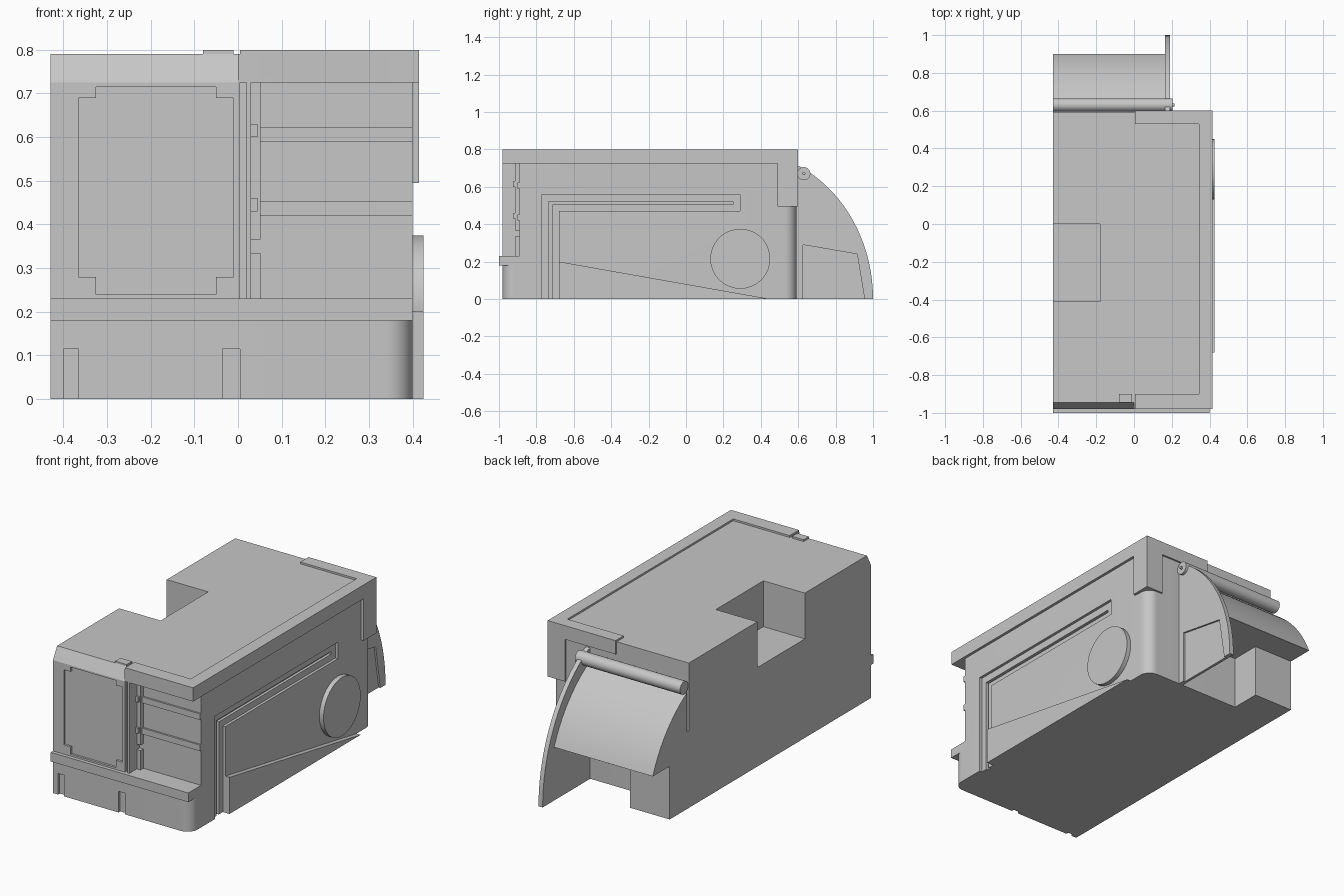
import bpy, bmesh, math
from mathutils import Vector

cube = bpy.data.objects.get("Cube")
if cube:
    bpy.data.objects.remove(cube, do_unlink=True)

grey = bpy.data.materials.new("plain_grey")
grey.use_nodes = True
grey.diffuse_color = (0.57, 0.57, 0.57, 1)
grey.node_tree.nodes["Principled BSDF"].inputs["Base Color"].default_value = (0.57, 0.57, 0.57, 1)

PLACE = {
    "x": lambda a, b, t: (t, a, b),
    "y": lambda a, b, t: (a, t, b),
    "z": lambda a, b, t: (a, b, t),
}


def prism(name, axis, outline, start, end, smooth=False):
    """Extrude a flat outline along one axis."""
    place = PLACE[axis]
    bm = bmesh.new()
    face = bm.faces.new([bm.verts.new(place(a, b, start)) for a, b in outline])
    out = bmesh.ops.extrude_face_region(bm, geom=[face])
    moved = [v for v in out["geom"] if isinstance(v, bmesh.types.BMVert)]
    bmesh.ops.translate(bm, verts=moved, vec=Vector(place(0, 0, end - start)))
    bmesh.ops.recalc_face_normals(bm, faces=bm.faces)
    mesh = bpy.data.meshes.new(name)
    bm.to_mesh(mesh)
    bm.free()
    mesh.materials.append(grey)
    obj = bpy.data.objects.new(name, mesh)
    bpy.context.collection.objects.link(obj)
    if smooth:
        soften(obj)
    return obj


def soften(obj):
    bpy.ops.object.select_all(action="DESELECT")
    obj.select_set(True)
    bpy.context.view_layer.objects.active = obj
    bpy.ops.object.shade_smooth_by_angle(angle=math.radians(25))


def box(name, x, y, z):
    return prism(name, "z", [(x[0], y[0]), (x[1], y[0]), (x[1], y[1]), (x[0], y[1])], *z)


def arc(cx, cy, rx, ry, first, last, steps):
    angles = [math.radians(first + (last - first) * i / steps) for i in range(steps + 1)]
    return [(cx + rx * math.cos(a), cy + ry * math.sin(a)) for a in angles]


def rod(name, y, z, radius, start, end):
    return prism(name, "x", arc(y, z, radius, radius, 0, 350, 35), start, end, True)


def cut(target, cutter):
    cutter.hide_render = True
    mod = target.modifiers.new("cut", "BOOLEAN")
    mod.operation = "DIFFERENCE"
    mod.solver = "EXACT"
    mod.object = cutter
    bpy.context.view_layer.objects.active = target
    bpy.ops.object.modifier_apply(modifier=mod.name)
    bpy.data.objects.remove(cutter, do_unlink=True)


# Main body with rounded corners on its left side
R = 0.06
plan = [(-0.43, 0.59), (-0.43, -0.98)]
plan += arc(0.4 - R, -0.98 + R, R, R, -90, 0, 10)
plan += arc(0.4 - R, 0.59 - R, R, R, 0, 90, 10)
body = prism("body", "z", plan, 0, 0.79)

# Open front bay, roof pit and sloped cab brow
cut(body, box("bay_cutter", (0.03, 0.6), (-1.2, -0.89), (0.23, 0.725)))
cut(body, box("pit_cutter", (-0.6, -0.18), (-0.41, 0), (0.54, 1)))
cut(body, prism("brow_cutter", "x", [(-0.98, 0.725), (-0.945, 0.79), (-0.935, 0.81),
                                    (-1.1, 0.81), (-1.1, 0.725)], -0.6, 0.0))

# Cab door inset with stepped corners, and the seam beside it
door = [(-0.365, 0.28), (-0.325, 0.28), (-0.325, 0.24), (-0.05, 0.24), (-0.05, 0.28), (-0.01, 0.28),
        (-0.01, 0.69), (-0.05, 0.69), (-0.05, 0.715), (-0.325, 0.715), (-0.325, 0.69), (-0.365, 0.69)]
cut(body, prism("door_cutter", "y", door, -1.1, -0.968))
cut(body, box("seam_cutter", (0.005, 0.02), (-1.1, -0.965), (0.23, 0.725)))

# Bumper slots
for left, right in ((-0.4, -0.365), (-0.035, 0.005)):
    cut(body, box("slot_cutter", (left, right), (-1.1, -0.965), (-0.1, 0.115)))


def elbow(y0, y1, y2, low, high):
    return [(y0, -0.1), (y0, high), (y2, high), (y2, low), (y1, low), (y1, -0.1)]


# Stepped elbow groove in the side wall
cut(body, prism("groove_cutter", "x", elbow(-0.77, -0.68, 0.29, 0.47, 0.56), 0.385, 0.5))
cut(body, prism("inner_groove_cutter", "x", elbow(-0.735, -0.715, 0.25, 0.505, 0.52), 0.37, 0.5))
soften(body)

# Front ledge above the bumper
box("front_ledge", (-0.43, 0.4), (-1.0, -0.9), (0.18, 0.23))

# Roof trim and its rear corner drop
box("roof_trim_front", (0.005, 0.415), (-0.98, -0.9), (0.725, 0.8))
box("roof_trim_side", (0.345, 0.415), (-0.9, 0.53), (0.725, 0.8))
box("roof_trim_back", (0.005, 0.415), (0.53, 0.6), (0.725, 0.8))
box("trim_corner", (0.31, 0.415), (0.49, 0.6), (0.495, 0.725))
box("roof_latch", (-0.08, -0.01), (-0.945, -0.9), (0.785, 0.8))

# Bay rails and hinge post
for z in (0.42, 0.59):
    box("bay_rail", (0.03, 0.4), (-0.9, -0.885), (z, z + 0.033))
for z, top in ((0.23, 0.335), (0.365, 0.725)):
    box("hinge_post", (0.03, 0.052), (-0.915, -0.885), (z, top))
for z in (0.43, 0.6):
    box("hinge_knuckle", (0.03, 0.045), (-0.925, -0.885), (z, z + 0.03))

# Side wedge and disc
prism("side_wedge", "x", [(-0.68, 0), (0.45, 0), (-0.68, 0.2)], 0.39, 0.425)
rod("side_disc", 0.29, 0.215, 0.16, 0.39, 0.425)

# Rear fin with a recessed panel
fin = prism("rear_fin", "x", [(0.585, 0), (0.585, 0.715)] +
            arc(0.3, 0, 0.7, 0.79, 64, 0, 18), 0.165, 0.19)
panel = [(0.625, -0.1), (0.625, 0.29), (0.915, 0.24), (0.955, 0), (0.955, -0.1)]
cut(fin, prism("panel_cutter", "x", panel, 0.18, 0.3))
soften(fin)

# Curved rear cover, roller and lower rear block
cover = [(0.58, 0.29), (0.58, 0.42), (0.605, 0.42), (0.605, 0.65)]
cover += arc(0.3, 0, 0.658, 0.715, 62, 24, 12)
cover += [(0.9, 0.29)]
prism("rear_cover", "x", cover, -0.43, 0.165, True)
rod("roller", 0.63, 0.67, 0.035, -0.43, 0.205)
rod("roller_pin", 0.63, 0.67, 0.008, 0.2, 0.215)
box("rear_block", (-0.43, -0.19), (0.58, 0.755), (0, 0.3))
